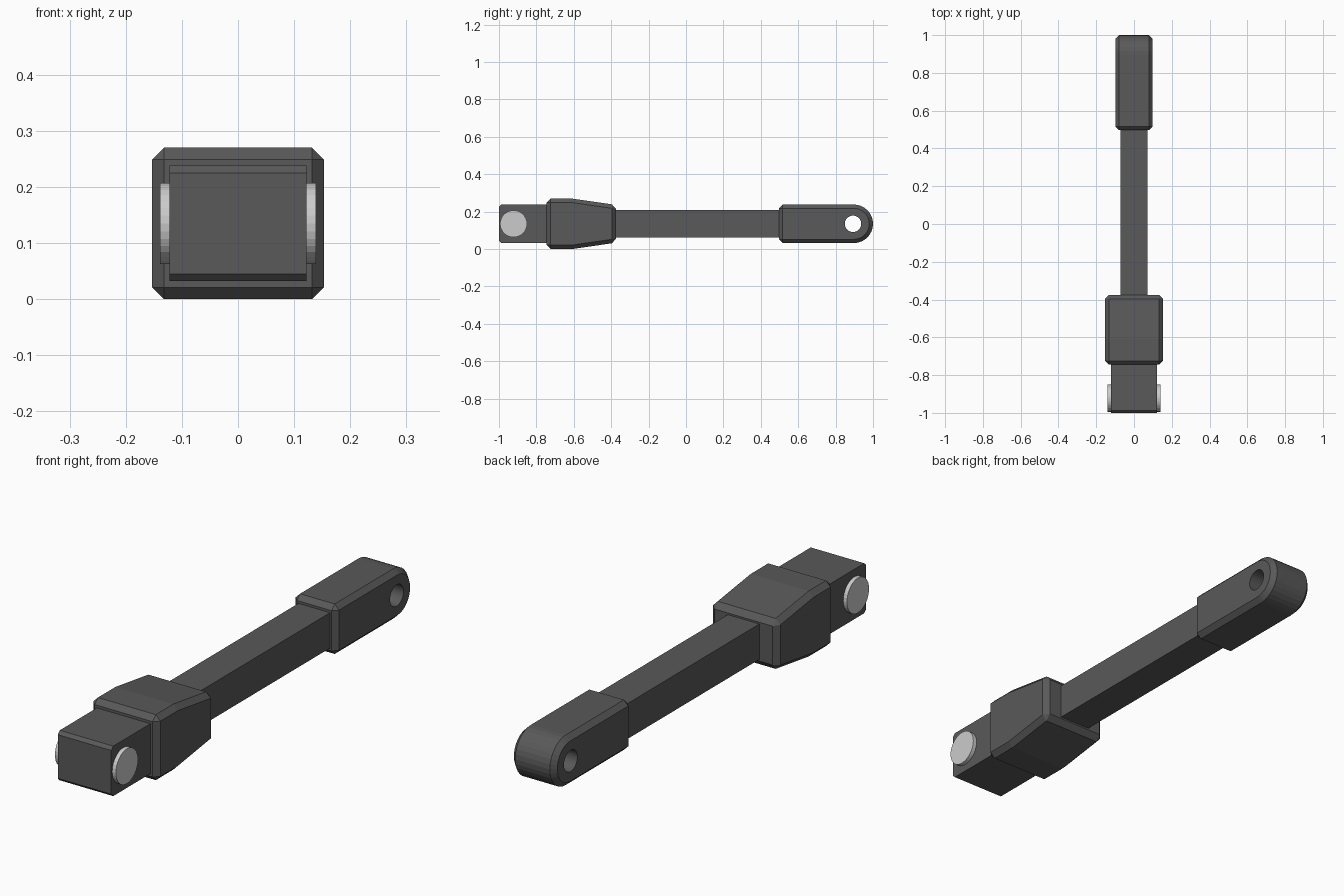
import bpy
from math import sin, cos, pi, radians

if "Cube" in bpy.data.objects:
    bpy.data.objects.remove(bpy.data.objects["Cube"])

C = 0.135  # height of the centre line

dark = bpy.data.materials.new("dark_metal")
dark.diffuse_color = (0.1, 0.1, 0.1, 1)
dark.use_nodes = True
dark.node_tree.nodes["Principled BSDF"].inputs["Base Color"].default_value = dark.diffuse_color


def slab(name, profile, half_w, bevel=0.0):
    """Extrude a (y, z offset) outline across x, with optional chamfered edges."""
    n = len(profile)
    verts = [(x, y, z + C) for x in (-half_w, half_w) for y, z in profile]
    faces = [tuple(range(n))[::-1], tuple(range(n, 2 * n))]
    faces += [(i, (i + 1) % n, n + (i + 1) % n, n + i) for i in range(n)]
    mesh = bpy.data.meshes.new(name)
    mesh.from_pydata(verts, [], faces)
    mesh.materials.append(dark)
    ob = bpy.data.objects.new(name, mesh)
    bpy.context.collection.objects.link(ob)
    if bevel:
        mod = ob.modifiers.new("chamfer", 'BEVEL')
        mod.width = bevel
        mod.segments = 1
        mod.limit_method = 'ANGLE'
        mod.angle_limit = radians(35)
    return ob


def cross_cylinder(name, y, radius, half_w):
    bpy.ops.mesh.primitive_cylinder_add(vertices=32, radius=radius, depth=2 * half_w,
                                        location=(0, y, C), rotation=(0, pi / 2, 0))
    ob = bpy.context.object
    ob.name = name
    return ob


# Square drive block with chamfered front edges
slab("drive_block", [(-1, -0.09), (-0.987, -0.103), (-0.7, -0.103),
                     (-0.7, 0.103), (-0.987, 0.103), (-1, 0.09)], 0.122)

# Light pin through the block
cross_cylinder("pivot_pin", -0.922, 0.072, 0.139)

# Tapered collar
slab("collar", [(-0.745, -0.135), (-0.61, -0.135), (-0.375, -0.101),
                (-0.375, 0.101), (-0.61, 0.135), (-0.745, 0.135)], 0.153, 0.021)

# Square shaft
slab("shaft", [(-0.42, -0.073), (0.54, -0.073), (0.54, 0.073), (-0.42, 0.073)], 0.072)

# Rounded end with a cross hole
R, steps = 0.103, 16
arc = [(1 - R + R * cos(a), R * sin(a))
       for a in (-pi / 2 + pi * i / steps for i in range(steps + 1))]
end = slab("rounded_end", [(0.497, -R)] + arc + [(0.497, R)], 0.099, 0.02)
cutter = cross_cylinder("hole_cutter", 0.893, 0.044, 0.3)
cutter.data.materials.append(dark)
cutter.hide_render = True
hole = end.modifiers.new("hole", 'BOOLEAN')
hole.operation = 'DIFFERENCE'
hole.solver = 'EXACT'
hole.object = cutter
bpy.ops.object.select_all(action='DESELECT')
bpy.context.view_layer.objects.active = end
end.select_set(True)
for name in ("chamfer", "hole"):
    bpy.ops.object.modifier_apply(modifier=name)
bpy.data.objects.remove(cutter, do_unlink=True)
